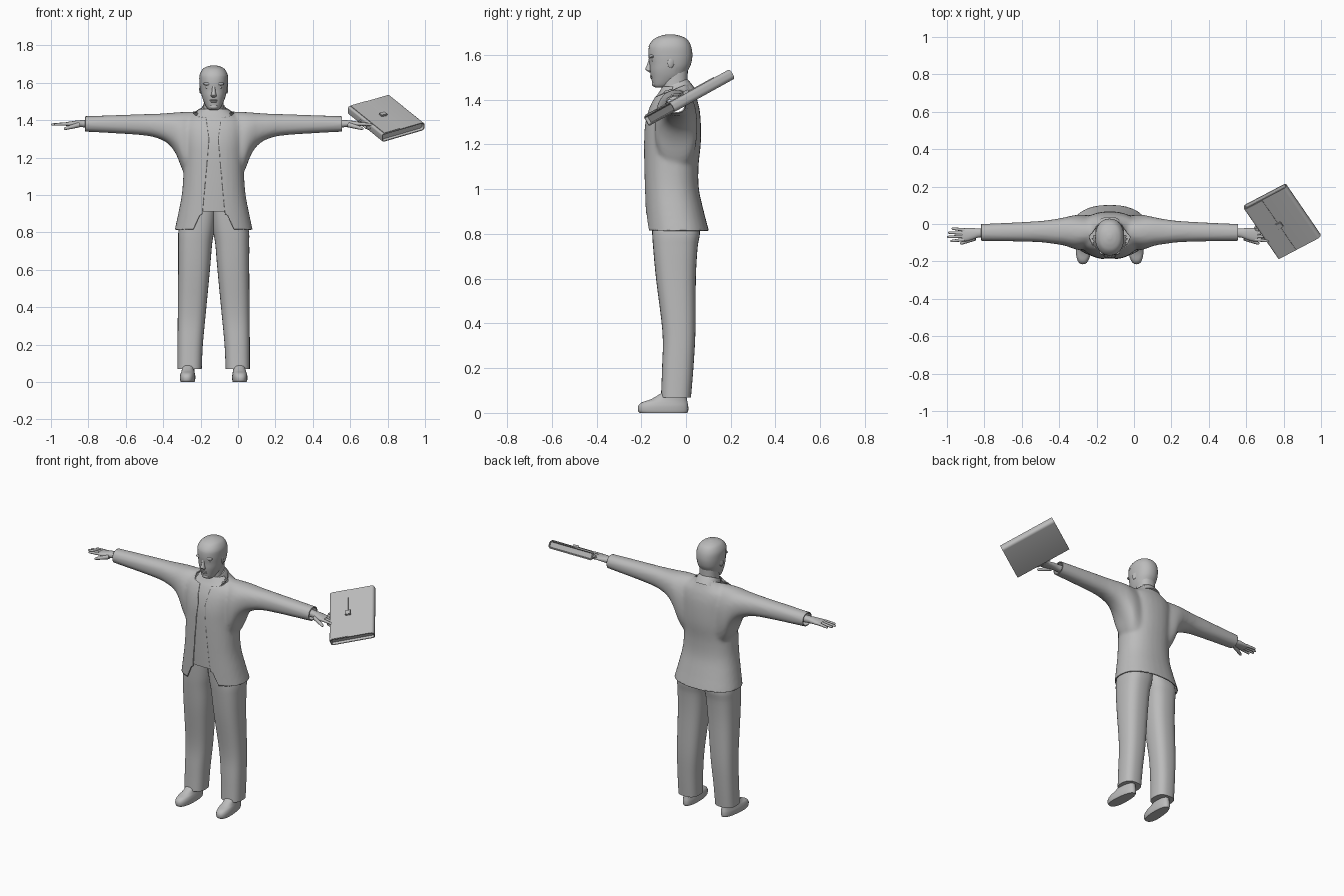
import bpy, bmesh, math
from mathutils import Vector, Matrix

if "Cube" in bpy.data.objects:
    bpy.data.objects.remove(bpy.data.objects["Cube"])

CX = -0.13  # body centre line
GREY = bpy.data.materials.new("plain_grey")
GREY.diffuse_color = (0.5, 0.5, 0.5, 1)
GREY.use_nodes = True
GREY.node_tree.nodes["Principled BSDF"].inputs["Base Color"].default_value = GREY.diffuse_color


def finish(name, bm, angle=40):
    bmesh.ops.recalc_face_normals(bm, faces=bm.faces[:])
    me = bpy.data.meshes.new(name)
    bm.to_mesh(me)
    bm.free()
    me.materials.append(GREY)
    ob = bpy.data.objects.new(name, me)
    bpy.context.collection.objects.link(ob)
    bpy.ops.object.select_all(action='DESELECT')
    ob.select_set(True)
    bpy.context.view_layer.objects.active = ob
    bpy.ops.object.shade_smooth_by_angle(angle=math.radians(angle))
    return ob


def smooth_path(rows, steps):
    """Catmull-Rom interpolation of the ring table."""
    out = []
    for i in range(len(rows) - 1):
        p = [rows[max(0, min(len(rows) - 1, i + k))] for k in (-1, 0, 1, 2)]
        for s in range(steps):
            t = s / steps
            out.append([0.5 * (2 * b + (c - a) * t + (2 * a - 5 * b + 4 * c - d) * t * t
                               + (3 * b - a - 3 * c + d) * t ** 3) for a, b, c, d in zip(*p)])
    return out + [list(rows[-1])]


def loft(bm, rows, place, n=32, power=2.3, steps=4):
    """Rows are (t, a_min, a_max, b_min, b_max); place maps (t, a, b) to a point."""
    rings = []
    for t, a0, a1, b0, b1 in smooth_path(rows, steps):
        ring = []
        for k in range(n):
            w = 2 * math.pi * k / n
            c, s = math.cos(w), math.sin(w)
            c, s = (math.copysign(abs(v) ** (2 / power), v) for v in (c, s))
            ring.append(bm.verts.new(place(t, (a0 + a1) / 2 + c * (a1 - a0) / 2,
                                           (b0 + b1) / 2 + s * (b1 - b0) / 2)))
        rings.append(ring)
    for r, q in zip(rings, rings[1:]):
        for k in range(n):
            bm.faces.new((r[k], r[(k + 1) % n], q[(k + 1) % n], q[k]))
    bm.faces.new(rings[0])
    bm.faces.new(rings[-1])


def upright(t, a, b):
    return Vector((CX + a, b, t))


def tube(bm, p, q, r0, r1):
    """Tapered finger with a rounded end."""
    p, q = Vector(p), Vector(q)
    rot = (q - p).to_track_quat('Z', 'Y')
    rows = [(t, -r, r, -r, r) for t, r in
            ((0, r0), (0.5, (r0 + r1) / 2), (0.88, r1), (0.97, r1 * .7), (1, r1 * .2))]
    loft(bm, rows, lambda t, a, b: p + (q - p) * t + rot @ Vector((a, b, 0)), 12, 2, 2)


def box(bm, size, mat):
    bmesh.ops.create_cube(bm, size=1, matrix=mat @ Matrix.Diagonal((*size, 1)))


def ball(bm, loc, size, rot=None):
    m = Matrix.Translation(loc) @ (rot or Matrix()) @ Matrix.Diagonal((*size, 1))
    bmesh.ops.create_uvsphere(bm, u_segments=16, v_segments=10, radius=1, matrix=m)


def slice_faces(bm, co, no, keep=None, clear=False):
    faces = [f for f in bm.faces if keep is None or keep(f.calc_center_median())]
    geom = set(faces) | {v for f in faces for v in f.verts} | {e for f in faces for e in f.edges}
    bmesh.ops.bisect_plane(bm, geom=list(geom), dist=1e-5, plane_co=co, plane_no=no, clear_outer=clear)


# Jacket: torso and sleeves fused into one smooth skin
torso = [(z, -h, h, f, b) for z, h, f, b in (
    (.76, .218, -.18, .112), (.815, .208, -.181, .102), (.9, .19, -.184, .08),
    (1.0, .171, -.187, .058), (1.1, .163, -.189, .056), (1.2, .162, -.189, .066),
    (1.28, .166, -.185, .067), (1.35, .17, -.17, .062), (1.4, .16, -.148, .05),
    (1.43, .12, -.128, .037), (1.46, .08, -.11, .024), (1.5, .064, -.1, .014))]
sleeve = [(.72, -.09, 0, 1.338, 1.421), (.687, -.09, 0, 1.338, 1.421), (.4, -.096, .014, 1.321, 1.431),
          (.3, -.106, .025, 1.303, 1.434), (.24, -.116, .036, 1.27, 1.438),
          (.2, -.13, .045, 1.215, 1.441), (.16, -.14, .05, 1.12, 1.444), (.1, -.13, .045, 1.05, 1.446)]
bm = bmesh.new()
loft(bm, torso, upright)
for s in (-1, 1):
    loft(bm, sleeve, lambda t, a, b: Vector((CX + s * t, a, b)))
base = finish("jacket_base", bm)
m = base.modifiers.new("fuse", 'REMESH')
m.mode, m.voxel_size = 'VOXEL', 0.01
m = base.modifiers.new("soften", 'SMOOTH')
m.factor, m.iterations = 0.5, 6
bpy.context.view_layer.update()
fused = base.evaluated_get(bpy.context.evaluated_depsgraph_get()).data
bm = bmesh.new()
bm.from_mesh(fused if len(fused.polygons) else base.data)
bpy.data.objects.remove(base)

# Trim hem, cuffs and neckline
slice_faces(bm, (0, 0, .815), (0, 0, -1), clear=True)
for s in (-1, 1):
    slice_faces(bm, (CX + s * .687, 0, 0), (s, 0, 0), clear=True)
slice_faces(bm, (CX, -.04, 1.452), (0, -math.sin(.38), math.cos(.38)), clear=True)

# Cut the front opening: half width by height
opening = [(.80, .117), (.815, .11), (.89, .075), (.897, .061), (.96, .055), (1.2, .033), (1.3, .025),
           (1.42, .042), (1.6, .06)]
for (z0, w0), (z1, w1) in zip(opening, opening[1:]):
    for s in (-1, 1):
        slice_faces(bm, (CX + s * w0, 0, z0), (z1 - z0, 0, -s * (w1 - w0)),
                    lambda c: c.y < -.06 and abs(c.x - CX) < .14 and z0 - .02 < c.z < z1 + .02)


def in_opening(c):
    for (z0, w0), (z1, w1) in zip(opening, opening[1:]):
        if z0 <= c.z < z1:
            return c.y < -.07 and abs(c.x - CX) < w0 + (w1 - w0) * (c.z - z0) / (z1 - z0)
    return False


bmesh.ops.delete(bm, geom=[f for f in bm.faces if in_opening(f.calc_center_median())], context='FACES')
jacket = finish("jacket", bm, 50)
m = jacket.modifiers.new("cloth", 'SOLIDIFY')
m.thickness, m.offset = 0.006, -1

# Shirt panel showing in the front opening
bm = bmesh.new()
d = .005
loft(bm, [(.912, -.18, .18, -.179, .07)] + [(z, l + d, r - d, f + d, b - d) for z, l, r, f, b in torso[3:-1]],
     upright, 64)
bmesh.ops.delete(bm, geom=[f for f in bm.faces if len(f.verts) > 4 or f.calc_center_median().y > -.06
                           or abs(f.calc_center_median().x - CX) > .09], context='FACES')
finish("shirt", bm)

# Collar, tilted down toward the front
bm = bmesh.new()
tilt = Matrix.Translation((CX, -.042, 1.452)) @ Matrix.Rotation(math.radians(22), 4, 'X')
loft(bm, [(z, -h, h, -h * .98, h * .98) for z, h in ((-.03, .076), (-.01, .071), (.012, .064), (.02, .06))],
     lambda t, a, b: tilt @ Vector((a, b, t)))
finish("collar", bm)

# Head and neck
skull = [(z, -h, h, f, b) for z, h, f, b in (
    (1.455, .022, -.138, -.095), (1.465, .036, -.148, -.06), (1.5, .054, -.156, -.012),
    (1.53, .064, -.161, .006), (1.56, .070, -.163, .02), (1.6, .074, -.168, .026),
    (1.64, .073, -.164, .02), (1.668, .058, -.142, .002), (1.683, .035, -.112, -.028), (1.69, .008, -.08, -.06))]
bm = bmesh.new()
loft(bm, skull, upright, 40, 2.2)
loft(bm, [(1.4, -.062, .062, -.105, .015), (1.46, -.054, .054, -.108, .008), (1.53, -.053, .053, -.1, .008)],
     upright)
finish("head", bm)

# Close-cropped hair following the skull
bm = bmesh.new()
e = .0025
loft(bm, [(z + (e if z > 1.66 else 0), l - e, r + e, f - e, b + e) for z, l, r, f, b in skull], upright, 40, 2.2, 8)
drop = [f for f in bm.faces if f.calc_center_median().z < (
    1.635 if f.calc_center_median().y < -.1 else 1.58 if f.calc_center_median().y < -.05 else 1.52)]
bmesh.ops.delete(bm, geom=drop, context='FACES')
finish("hair", bm)

# Face details
bm = bmesh.new()
loft(bm, [(1.522, -.008, .008, -.164, -.15), (1.53, -.016, .016, -.175, -.15), (1.538, -.013, .013, -.182, -.15),
          (1.56, -.009, .009, -.173, -.15), (1.595, -.008, .008, -.163, -.15)], upright, 16, 2)
finish("nose", bm)
bm = bmesh.new()
ball(bm, (CX, -.152, 1.506), (.022, .009, .005))
ball(bm, (CX, -.151, 1.499), (.02, .009, .006))
ball(bm, (CX, -.14, 1.472), (.024, .013, .014))
finish("lips_and_chin", bm)
for s in (-1, 1):
    side = "left" if s > 0 else "right"
    bm = bmesh.new()
    ball(bm, (CX + s * .03, -.152, 1.594), (.026, .013, .009))
    ball(bm, (CX + s * .03, -.15, 1.574), (.014, .006, .006))
    finish(side + "_brow_and_eye", bm)
    bm = bmesh.new()
    ball(bm, (CX + s * .07, -.066, 1.568), (.006, .016, .027),
         Matrix.Rotation(s * .3, 4, 'Z') @ Matrix.Rotation(-.2, 4, 'X'))
    finish(side + "_ear", bm)

    # Trouser leg
    bm = bmesh.new()
    leg = [(z, i, o, f, b) for z, i, o, f, b in (
        (.068, .064, .193, -.112, .022), (.2, .058, .193, -.107, .033), (.36, .043, .192, -.105, .042),
        (.6, .02, .19, -.134, .044), (.74, .008, .19, -.147, .052), (.82, -.006, .186, -.152, .062),
        (.95, -.02, .15, -.155, .035))]
    loft(bm, leg, lambda t, a, b: Vector((CX + s * a, b, t)), 32, 2.6)
    finish(side + "_trouser_leg", bm)

    # Shoe
    bm = bmesh.new()
    turn = Matrix.Translation((CX + s * .132, 0, 0)) @ Matrix.Rotation(s * .06, 4, 'Z')
    shoe = [(0, -.036, .036, -.208, .006), (.01, -.039, .039, -.215, .01), (.03, -.04, .04, -.214, .01),
            (.047, -.037, .037, -.198, .007), (.062, -.034, .034, -.155, .004), (.095, -.032, .032, -.1, 0)]
    loft(bm, shoe, lambda t, a, b: turn @ Vector((a * (1 - .9 * (b + .1)), b, t)), 28, 2.4)
    finish(side + "_shoe", bm)

    # Hand with four fingers and thumb
    bm = bmesh.new()
    loft(bm, [(.66, -.07, -.022, 1.358, 1.402), (.7, -.072, -.024, 1.362, 1.4), (.73, -.082, -.022, 1.364, 1.398),
              (.77, -.093, -.022, 1.366, 1.392), (.79, -.09, -.024, 1.369, 1.389)],
         lambda t, a, b: Vector((CX + s * t, a, b)), 20)
    for y0, y1, end in ((-.083, -.092, .852), (-.066, -.069, .87), (-.049, -.046, .865), (-.032, -.024, .845)):
        tube(bm, (CX + s * .775, y0, 1.38), (CX + s * end, y1, 1.376), .0095, .0065)
    tube(bm, (CX + s * .72, -.075, 1.375), (CX + s * .8, -.106, 1.353), .014, .008)
    finish(side + "_hand", bm)

# Briefcase frame: width, length and thickness directions
th = math.radians(31)
nv = Vector((0, -.485, .875)).normalized()
uv = Vector((math.cos(th), math.sin(th) * nv.z, -math.sin(th) * nv.y))
vv = nv.cross(uv)
frame = Matrix((uv, vv, nv)).transposed().to_4x4()
frame.translation = Vector((.793, .015, 1.41))
HU, HV, HN = .132, .178, .024

# Briefcase body: rounded section with recessed gusset ends
bm = bmesh.new()
outline = []
for cu, cn, start, r in ((HU, -HN, -90, .018), (HU, HN, 0, .018), (-HU, HN, 90, .01), (-HU, -HN, 180, .01)):
    for k in range(6):
        w = math.radians(start + 18 * k)
        outline.append((cu - math.copysign(r, cu) + r * math.cos(w), cn - math.copysign(r, cn) + r * math.sin(w)))
ends = [[bm.verts.new(frame @ Vector((a, v, b))) for a, b in outline] for v in (-HV, HV)]
n = len(outline)
for k in range(n):
    bm.faces.new((ends[0][k], ends[0][(k + 1) % n], ends[1][(k + 1) % n], ends[1][k]))
caps = [bm.faces.new(e) for e in ends]
bmesh.ops.recalc_face_normals(bm, faces=bm.faces[:])
bmesh.ops.inset_individual(bm, faces=caps, thickness=.005, depth=0)
bmesh.ops.inset_individual(bm, faces=caps, thickness=.004, depth=-.014)
finish("briefcase_body", bm)

# Flap, clasp and grip
bm = bmesh.new()
box(bm, (.098, HV * 2 - .004, .006), frame @ Matrix.Translation((-.069, 0, HN + .0005)))
finish("briefcase_flap", bm)
bm = bmesh.new()
box(bm, (.036, .034, .012), frame @ Matrix.Translation((-.02, 0, HN + .006)))
bmesh.ops.bevel(bm, geom=bm.edges[:], offset=.003, segments=2, affect='EDGES')
finish("briefcase_clasp", bm)
bm = bmesh.new()
grip = [(-HU + .005, -.05), (-HU - .014, -.04), (-HU - .014, .04), (-HU + .005, .05)]
for p, q in zip(grip, grip[1:]):
    tube(bm, frame @ Vector((*p, 0)), frame @ Vector((*q, 0)), .006, .006)
finish("briefcase_grip", bm)
